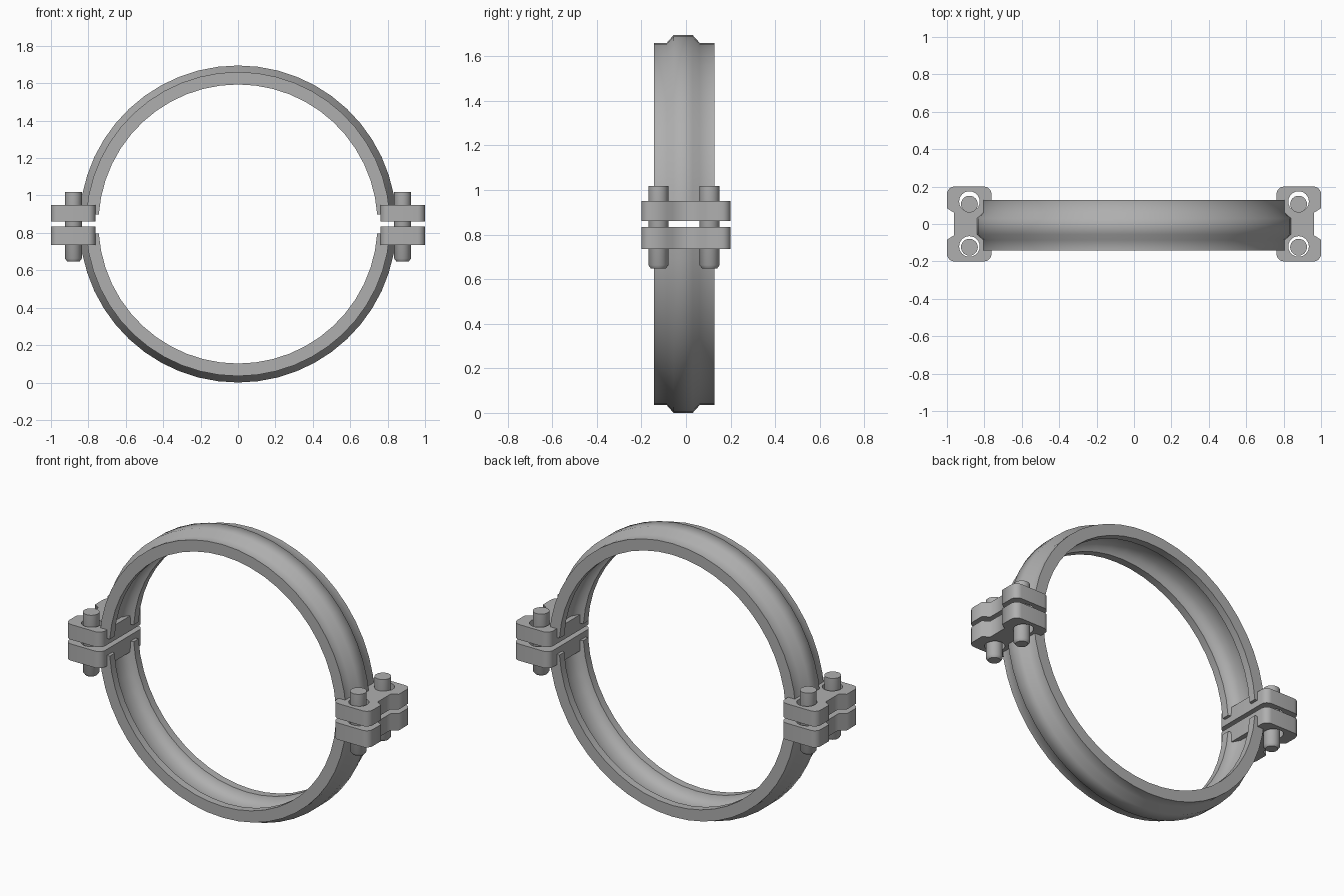
import bpy, bmesh
from math import sin, cos, pi, asin

if "Cube" in bpy.data.objects:
    bpy.data.objects.remove(bpy.data.objects["Cube"])

CZ = 0.8475        # ring axis height
SEG = 24           # steps per half ring

grey = bpy.data.materials.new("dark_grey")
grey.diffuse_color = (0.43, 0.43, 0.43, 1)
grey.use_nodes = True
grey.node_tree.nodes["Principled BSDF"].inputs["Base Color"].default_value = grey.diffuse_color


def finish(ob, angle=1.2):
    ob.data.materials.clear()
    ob.data.materials.append(grey)
    bpy.ops.object.select_all(action='DESELECT')
    ob.select_set(True)
    bpy.context.view_layer.objects.active = ob
    bpy.ops.object.shade_smooth_by_angle(angle=angle)


def mesh_object(name, bm, angle=1.2):
    bmesh.ops.recalc_face_normals(bm, faces=bm.faces)
    me = bpy.data.meshes.new(name)
    bm.to_mesh(me)
    bm.free()
    ob = bpy.data.objects.new(name, me)
    bpy.context.collection.objects.link(ob)
    finish(ob, angle)


# ring cross-section (y, radius): raised outer band, grooved inside
PROFILE = [(-0.143, 0.746), (-0.143, 0.813), (-0.086, 0.813), (-0.056, 0.8475),
           (0.03, 0.8475), (0.061, 0.813), (0.127, 0.813), (0.127, 0.746),
           (0.082, 0.746), (0.072, 0.778), (0.03, 0.80),
           (-0.045, 0.80), (-0.088, 0.778), (-0.098, 0.746)]


def half_ring(name, side):
    bm = bmesh.new()
    rows = []
    for i in range(SEG + 1):
        row = []
        for y, r in PROFILE:
            a0 = asin(0.05 / r)                # ends cut flat
            a = a0 + (pi - 2 * a0) * i / SEG
            row.append(bm.verts.new((r * cos(a), y, CZ + side * r * sin(a))))
        rows.append(row)
    n = len(PROFILE)
    for p, q in zip(rows, rows[1:]):
        for j in range(n):
            k = (j + 1) % n
            bm.faces.new((p[j], p[k], q[k], q[j]))
    bm.faces.new(rows[0])
    bm.faces.new(rows[-1])
    mesh_object(name, bm)


def arc(cx, cy, r, start, steps=6):
    return [(cx + r * cos(start + pi / 2 * i / steps),
             cy + r * sin(start + pi / 2 * i / steps)) for i in range(steps + 1)]


def lug(name, sx, z0, z1):
    # plate with rounded corners, an outer notch and two clearance holes
    x0, x1, y, r = 0.762, 1.0, 0.2, 0.04
    outline = (arc(x1 - r, y - r, r, 0) + arc(x0 + r, y - r, r, pi / 2)
               + arc(x0 + r, -y + r, r, pi) + arc(x1 - r, -y + r, r, 1.5 * pi)
               + [(x1, -0.085), (0.962, -0.06), (0.962, 0.06), (x1, 0.085)])
    loops = [outline]
    for hy in (-0.12, 0.12):
        loops.append([(0.88 + 0.055 * cos(2 * pi * i / 24),
                       hy + 0.055 * sin(2 * pi * i / 24)) for i in range(24)])
    cu = bpy.data.curves.new(name, 'CURVE')
    cu.dimensions = '2D'
    cu.fill_mode = 'BOTH'
    cu.extrude = (z1 - z0) / 2
    for pts in loops:
        sp = cu.splines.new('POLY')
        sp.points.add(len(pts) - 1)
        for p, (px, py) in zip(sp.points, pts):
            p.co = (sx * px, py, 0, 1)
        sp.use_cyclic_u = True
    ob = bpy.data.objects.new(name, cu)
    bpy.context.collection.objects.link(ob)
    ob.location.z = (z0 + z1) / 2
    bpy.ops.object.select_all(action='DESELECT')
    ob.select_set(True)
    bpy.context.view_layer.objects.active = ob
    bpy.ops.object.convert(target='MESH')
    # weld the extruded sides to each other so they can shade smoothly
    ob = bpy.context.view_layer.objects.active
    bm = bmesh.new()
    bm.from_mesh(ob.data)
    bmesh.ops.remove_doubles(bm, verts=bm.verts, dist=0.0002)
    bmesh.ops.recalc_face_normals(bm, faces=bm.faces)
    bm.to_mesh(ob.data)
    bm.free()
    finish(ob)


def bolt(name, x, y):
    # plain shank with chamfered lower end
    bm = bmesh.new()
    rings = []
    for z, r in ((0.648, 0.034), (0.663, 0.045), (1.018, 0.045)):
        rings.append([bm.verts.new((x + r * cos(2 * pi * i / 24),
                                    y + r * sin(2 * pi * i / 24), z)) for i in range(24)])
    for p, q in zip(rings, rings[1:]):
        for i in range(24):
            k = (i + 1) % 24
            bm.faces.new((p[i], p[k], q[k], q[i]))
    bm.faces.new(rings[0])
    bm.faces.new(rings[-1])
    mesh_object(name, bm, 0.7)


half_ring("upper_half_ring", 1)
half_ring("lower_half_ring", -1)
for sx, label in ((-1, "left"), (1, "right")):
    lug(label + "_upper_lug", sx, 0.86, 0.95)
    lug(label + "_lower_lug", sx, 0.735, 0.834)
    bolt(label + "_front_bolt", sx * 0.88, -0.124)
    bolt(label + "_back_bolt", sx * 0.88, 0.106)
